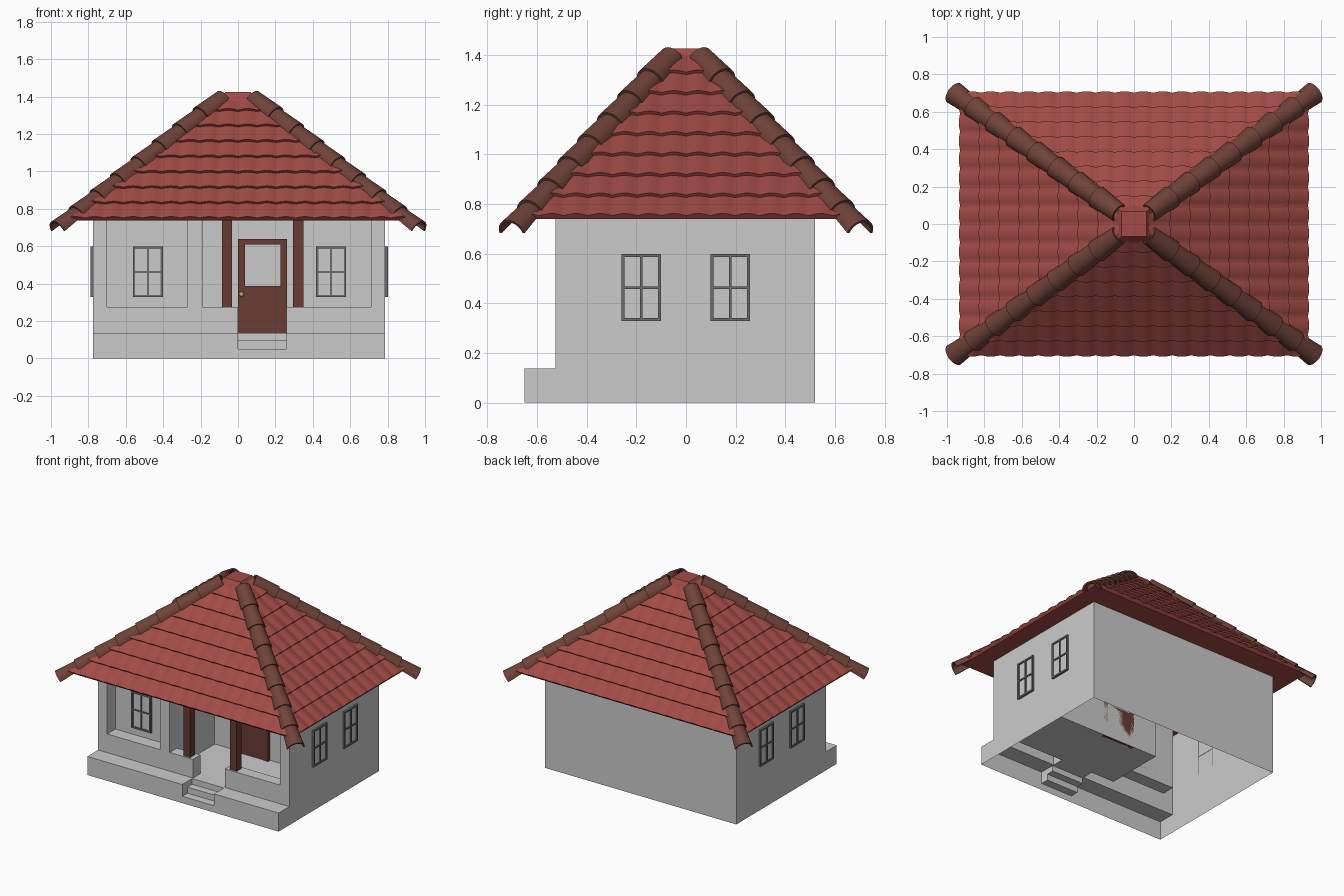
import bpy, bmesh, math
from mathutils import Vector, Matrix

if "Cube" in bpy.data.objects:
    bpy.data.objects.remove(bpy.data.objects["Cube"])


def material(name, rgb):
    m = bpy.data.materials.new(name)
    m.diffuse_color = (*rgb, 1)
    m.use_nodes = True
    m.node_tree.nodes["Principled BSDF"].inputs["Base Color"].default_value = m.diffuse_color
    return m


RED = material("roof_red", (0.36, 0.07, 0.06))
BROWN = material("ridge_brown", (0.16, 0.055, 0.04))
WOOD = material("dark_wood", (0.14, 0.045, 0.033))
FRAME = material("window_grey", (0.15, 0.15, 0.15))
GLASS = material("glass", (0.95, 0.95, 0.95))
BRASS = material("brass", (0.5, 0.38, 0.1))


def make(name, bm, mat=None, smooth=False):
    bmesh.ops.remove_doubles(bm, verts=bm.verts, dist=1e-5)
    me = bpy.data.meshes.new(name)
    bm.to_mesh(me)
    bm.free()
    ob = bpy.data.objects.new(name, me)
    bpy.context.collection.objects.link(ob)
    if mat:
        me.materials.append(mat)
    if smooth:
        bpy.ops.object.select_all(action='DESELECT')
        bpy.context.view_layer.objects.active = ob
        ob.select_set(True)
        bpy.ops.object.shade_smooth_by_angle(angle=math.radians(35))
    return ob


def boxes(name, spans, mat=None, matrix=Matrix()):
    """One object made of boxes given as (x0, x1, y0, y1, z0, z1)."""
    bm = bmesh.new()
    for x0, x1, y0, y1, z0, z1 in spans:
        place = Matrix.Translation(((x0 + x1) / 2, (y0 + y1) / 2, (z0 + z1) / 2))
        size = Matrix.Diagonal((x1 - x0, y1 - y0, z1 - z0, 1))
        # separate bmesh cubes keep touching boxes independent
        bmesh.ops.create_cube(bm, size=1, matrix=matrix @ place @ size)
    me = bpy.data.meshes.new(name)
    bm.to_mesh(me)
    bm.free()
    ob = bpy.data.objects.new(name, me)
    bpy.context.collection.objects.link(ob)
    if mat:
        me.materials.append(mat)
    return ob


# House body: side profile with the plinth, extruded across the width
X0, X1, TOP, FLOOR, SILL, FRONT = -0.775, 0.787, 0.745, 0.137, 0.275, -0.525
profile = [(-0.65, 0), (0.52, 0), (0.52, TOP), (FRONT, TOP), (FRONT, FLOOR), (-0.65, FLOOR)]
bm = bmesh.new()
face = bm.faces.new([bm.verts.new((X0, y, z)) for y, z in profile])
ext = bmesh.ops.extrude_face_region(bm, geom=[face])["geom"]
bmesh.ops.translate(bm, vec=(X1 - X0, 0, 0),
                    verts=[v for v in ext if isinstance(v, bmesh.types.BMVert)])
bmesh.ops.recalc_face_normals(bm, faces=bm.faces)
body = make("house_walls", bm)

# Cut the window niche, porch, gateway and steps
cuts = [(-0.70, -0.27, -0.60, -0.43, SILL, 0.9),
        (-0.19, 0.71, -0.60, 0.0, SILL, 0.9),
        (-0.19, 0.71, -0.44, 0.0, FLOOR, 0.4),
        (0.0, 0.26, FRONT, -0.40, FLOOR, 0.4),
        (0.0, 0.26, -0.70, -0.535, 0.095, 0.2),
        (0.0, 0.26, -0.70, -0.59, 0.05, 0.2)]
cutters = []
for i, c in enumerate(cuts):
    cutter = boxes("cutter_%d" % i, [c])
    cutter.hide_render = True
    mod = body.modifiers.new("cut", 'BOOLEAN')
    mod.operation, mod.solver, mod.object = 'DIFFERENCE', 'EXACT', cutter
    cutters.append(cutter)
bpy.context.view_layer.update()
cut_mesh = bpy.data.meshes.new_from_object(body.evaluated_get(bpy.context.evaluated_depsgraph_get()))
body.modifiers.clear()
body.data = cut_mesh
for c in cutters:
    bpy.data.objects.remove(c)

# The walls are a shell, open below and under the roof
bm = bmesh.new()
bm.from_mesh(body.data)
ends = [f for f in bm.faces if abs(f.normal.z) > 0.9
        and (f.calc_center_median().z < 0.01 or f.calc_center_median().z > TOP - 0.01)]
bmesh.ops.delete(bm, geom=ends, context='FACES')
bm.to_mesh(body.data)
bm.free()


# Windows, built facing -y and turned onto their wall
def window(name, x, y, turn=0):
    w, h, b, d = 0.08, 0.135, 0.012, 0.014
    m = Matrix.Translation((x, y, 0.463)) @ Matrix.Rotation(math.radians(turn), 4, 'Z')
    boxes(name + "_frame", [(-w, -w + b, -d, 0, -h, h), (w - b, w, -d, 0, -h, h),
                            (-w + b, w - b, -d, 0, h - b, h), (-w + b, w - b, -d, 0, -h, -h + b),
                            (-0.005, 0.005, -d, 0, -h + b, h - b),
                            (-w + b, w - b, -d * 0.9, 0, -0.005, 0.005)], FRAME, m)
    boxes(name + "_glass", [(-w + b, w - b, -0.006, 0, -h + b, h - b)], GLASS, m)


window("niche_window", -0.482, -0.43)
window("porch_window", 0.498, 0.0)
for y, label in ((-0.18, "front"), (0.178, "back")):
    window("right_%s_window" % label, X1, y, 90)
    window("left_%s_window" % label, X0, y, -90)

# Door with glazed upper half and a knob
boxes("door", [(0, 0.037, -0.025, 0, FLOOR, 0.64), (0.226, 0.263, -0.025, 0, FLOOR, 0.64),
               (0.037, 0.226, -0.025, 0, 0.61, 0.64), (0.037, 0.226, -0.025, 0, 0.37, 0.387),
               (0.037, 0.226, -0.02, 0, FLOOR, 0.37)], WOOD)
boxes("door_glass", [(0.037, 0.226, -0.012, 0, 0.387, 0.61)], GLASS)
bm = bmesh.new()
bmesh.ops.create_uvsphere(bm, u_segments=12, v_segments=8, radius=0.014,
                          matrix=Matrix.Translation((0.019, -0.037, 0.343)))
make("door_knob", bm, BRASS, True)

# Porch posts standing on the parapet
for x, side in ((-0.058, "left"), (0.322, "right")):
    boxes(side + "_porch_post", [(x - 0.027, x + 0.027, -0.513, -0.459, SILL, TOP)], WOOD)

# Roof core: closed truncated pyramid with a flat soffit
BX, BY, TX, TY, Z0, Z1 = 0.92, 0.69, 0.075, 0.055, 0.74, 1.40
corners = ((-1, -1), (1, -1), (1, 1), (-1, 1))
bm = bmesh.new()
low = [bm.verts.new((sx * BX, sy * BY, Z0)) for sx, sy in corners]
high = [bm.verts.new((sx * TX, sy * TY, Z1)) for sx, sy in corners]
bm.faces.new(low[::-1])
bm.faces.new(high)
for i in range(4):
    j = (i + 1) % 4
    bm.faces.new((low[i], low[j], high[j], high[i]))
make("roof_core", bm, RED)


# Wavy tile rows, each overlapping the one below
def tile_slope(name, half0, half1, dist0, dist1, turn, tiles, rows=8, seg=6):
    normal = Vector((0, -(Z1 - Z0), dist0 - dist1)).normalized()
    rot = Matrix.Rotation(math.radians(turn), 4, 'Z')
    period = 2 * half0 / tiles
    n = tiles * seg
    bm = bmesh.new()

    def line(t, lift, wave):
        half = half0 + (half1 - half0) * t
        base = Vector((0, -(dist0 + (dist1 - dist0) * t), Z0 + (Z1 - Z0) * t))
        out = []
        for i in range(n + 1):
            u = max(-half, min(half, -half0 + 2 * half0 * i / n))
            bump = wave * abs(math.sin(math.pi * (u + half0) / period))
            out.append(bm.verts.new(rot @ (base + Vector((u, 0, 0)) + normal * (lift + bump))))
        return out

    for r in range(rows):
        t0, t1 = r / rows, (r + 1) / rows
        lines = [line(t0, -0.002, 0), line(t0, 0.016, 0.011), line(t1, 0.003, 0.009)]
        for a, b in zip(lines, lines[1:]):
            for i in range(n):
                if (b[i].co - b[i + 1].co).length > 1e-6 or (a[i].co - a[i + 1].co).length > 1e-6:
                    bm.faces.new((a[i], a[i + 1], b[i + 1], b[i]))
    make(name, bm, RED, True)


tile_slope("front_roof_tiles", BX, TX, BY, TY, 0, 18)
tile_slope("right_roof_tiles", BY, TY, BX, TX, 90, 14)
tile_slope("back_roof_tiles", BX, TX, BY, TY, 180, 18)
tile_slope("left_roof_tiles", BY, TY, BX, TX, 270, 14)

# Cap that closes the top between the ridges
bm = bmesh.new()
bmesh.ops.create_cone(bm, cap_ends=True, segments=4, radius1=0.14, radius2=0.095, depth=0.05,
                      matrix=Matrix.Translation((0, 0, 1.4)) @ Matrix.Rotation(math.pi / 4, 4, 'Z'))
make("roof_cap", bm, RED)

# Hip ridges: overlapping half-round tiles down each corner
for k, (sx, sy) in enumerate(corners):
    start, end = Vector((sx * 0.078, sy * 0.057, 1.388)), Vector((sx * 0.962, sy * 0.70, 0.682))
    d = (end - start).normalized()
    side = d.cross(Vector((0, 0, 1))).normalized()
    up = side.cross(d)
    bm = bmesh.new()
    count, arc = 8, 12
    for i in range(count):
        rings = []
        for t, r in ((i / count, 0.051), (min(1, (i + 1.08) / count), 0.062)):
            for rad in (r, r - 0.01):
                c = start.lerp(end, t)
                rings.append([bm.verts.new(c + rad * (side * math.cos(math.pi * a / arc)
                                                     + up * math.sin(math.pi * a / arc)))
                              for a in range(arc + 1)])
        loop = [rings[0], rings[2], rings[3], rings[1], rings[0]]
        for p, q in zip(loop, loop[1:]):
            for a in range(arc):
                bm.faces.new((p[a], p[a + 1], q[a + 1], q[a]))
        for a in (0, arc):
            bm.faces.new([ring[a] for ring in loop[:4]])
    bmesh.ops.recalc_face_normals(bm, faces=bm.faces)
    make("hip_ridge_%d" % (k + 1), bm, BROWN, True)
